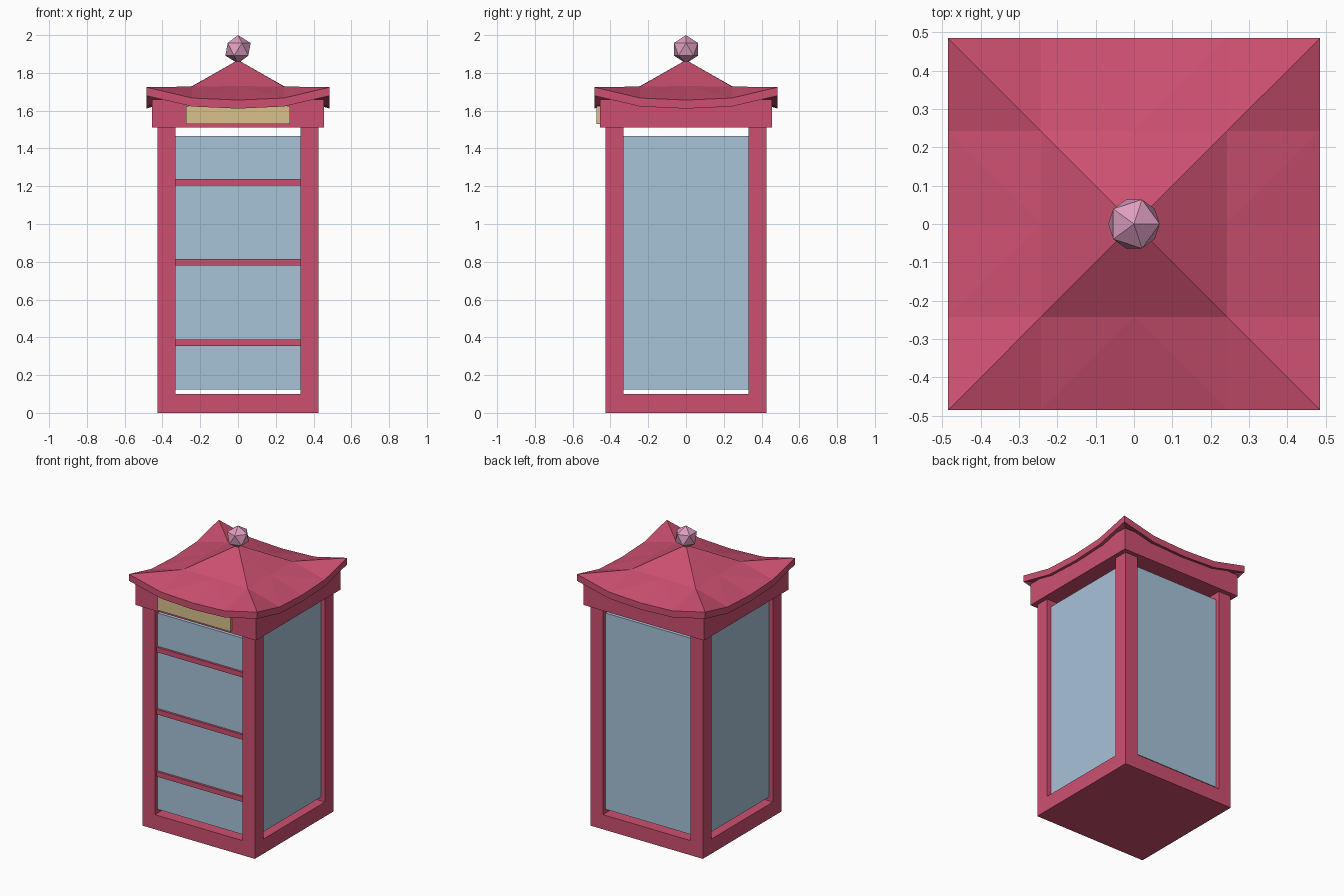
import bpy, bmesh

if "Cube" in bpy.data.objects:
    bpy.data.objects.remove(bpy.data.objects["Cube"])


def material(name, r, g, b):
    def lin(c):
        c /= 255
        return c / 12.92 if c <= 0.04045 else ((c + 0.055) / 1.055) ** 2.4
    m = bpy.data.materials.new(name)
    m.diffuse_color = (lin(r), lin(g), lin(b), 1)
    m.use_nodes = True
    m.node_tree.nodes["Principled BSDF"].inputs["Base Color"].default_value = m.diffuse_color
    return m


RED = material("red_paint", 205, 80, 112)
GLASS = material("blue_glass", 167, 195, 217)
CREAM = material("cream_sign", 216, 194, 140)
PINK = material("pink_finial", 222, 158, 192)


def finish(name, bm, mat):
    bmesh.ops.recalc_face_normals(bm, faces=bm.faces)
    me = bpy.data.meshes.new(name)
    bm.to_mesh(me)
    bm.free()
    me.materials.append(mat)
    ob = bpy.data.objects.new(name, me)
    bpy.context.collection.objects.link(ob)
    return ob


def box(name, x0, x1, y0, y1, z0, z1, mat):
    bm = bmesh.new()
    bmesh.ops.create_cube(bm, size=1)
    for v in bm.verts:
        v.co = ((x0 + x1) / 2 + v.co.x * (x1 - x0),
                (y0 + y1) / 2 + v.co.y * (y1 - y0),
                (z0 + z1) / 2 + v.co.z * (z1 - z0))
    return finish(name, bm, mat)


# Base, corner posts and top beam
W, I = 0.425, 0.33
box("base", -W, W, -W, W, 0, 0.10, RED)
for sx, nx in ((-1, "left"), (1, "right")):
    for sy, ny in ((-1, "front"), (1, "back")):
        xs, ys = sorted((sx * I, sx * W)), sorted((sy * I, sy * W))
        box(f"{ny}_{nx}_post", *xs, *ys, 0.10, 1.51, RED)
box("top_beam", -0.455, 0.455, -0.455, 0.455, 1.51, 1.66, RED)

# Glass panes, with gaps above and below
for s, nx, ny in ((-1, "left", "front"), (1, "right", "back")):
    a, b = sorted((s * 0.375, s * 0.395))
    box(f"{ny}_glass", -0.34, 0.34, a, b, 0.125, 1.465, GLASS)
    box(f"{nx}_glass", a, b, -0.34, 0.34, 0.125, 1.465, GLASS)

# Door bars on the front
for i, z in enumerate((0.372, 0.797, 1.222)):
    box(f"door_bar_{i + 1}", -I, I, -0.41, -0.375, z - 0.017, z + 0.017, RED)

# Sign plate
box("sign_plate", -0.275, 0.275, -0.475, -0.45, 1.53, 1.625, CREAM)

# Roof: 4x4 grid, peaked in the middle with upturned corners
HEIGHT = {(0, 0): 1.868, (0, 1): 1.73, (1, 1): 1.728,
          (0, 2): 1.656, (1, 2): 1.667, (2, 2): 1.724}
S, THICK = 0.2425, 0.045
bm = bmesh.new()
top, low = {}, {}
for i in range(-2, 3):
    for j in range(-2, 3):
        z = HEIGHT[tuple(sorted((abs(i), abs(j))))]
        top[i, j] = bm.verts.new((i * S, j * S, z))
        low[i, j] = bm.verts.new((i * S, j * S, z - THICK))
for i in range(-2, 2):
    for j in range(-2, 2):
        loop = [(i, j), (i + 1, j), (i + 1, j + 1), (i, j + 1)]
        # start at the inner corner so the ridge runs along the diagonal
        k = min(range(4), key=lambda n: abs(loop[n][0]) + abs(loop[n][1]))
        a, b, c, d = loop[k:] + loop[:k]
        for grid in (top, low):
            bm.faces.new([grid[a], grid[b], grid[c]])
            bm.faces.new([grid[a], grid[c], grid[d]])
for n in range(-2, 2):
    for s in (-2, 2):
        for p, q in (((n, s), (n + 1, s)), ((s, n), (s, n + 1))):
            bm.faces.new([top[p], top[q], low[q], low[p]])
finish("roof", bm, RED)

# Finial: a plain icosahedron
bm = bmesh.new()
bmesh.ops.create_icosphere(bm, subdivisions=1, radius=0.075)
bmesh.ops.translate(bm, verts=bm.verts, vec=(0, 0, 1.925))
finish("finial", bm, PINK)
